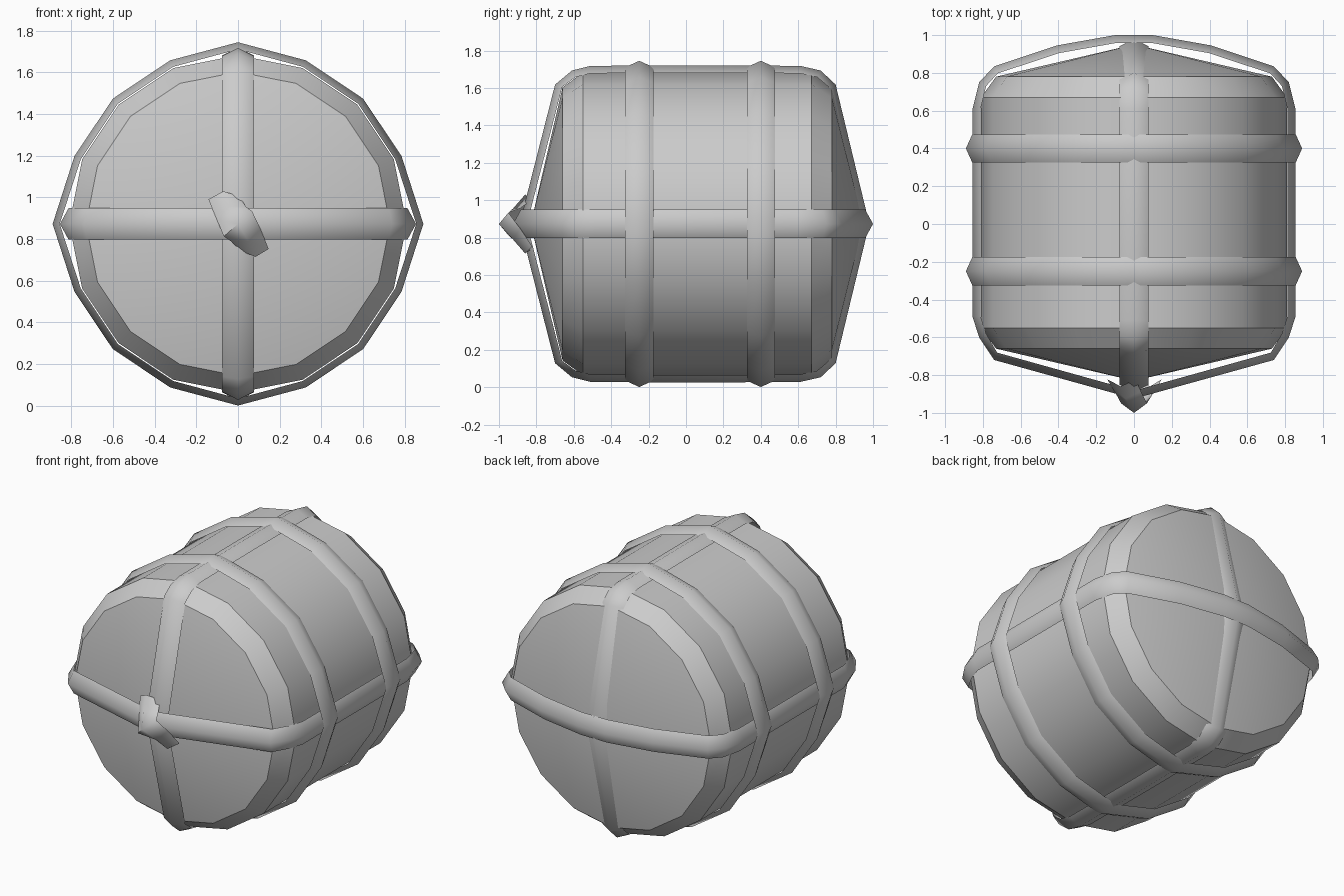
import bpy, math
from math import sin, cos, pi
from mathutils import Vector

if "Cube" in bpy.data.objects:
    bpy.data.objects.remove(bpy.data.objects["Cube"])

CZ = 0.873                      # height of the barrel axis
CENTRE = Vector((0, 0.06, CZ))


def make(name, verts, faces, angle):
    me = bpy.data.meshes.new(name)
    me.from_pydata([tuple(v) for v in verts], [], faces)
    me.update()
    ob = bpy.data.objects.new(name, me)
    bpy.context.collection.objects.link(ob)
    bpy.ops.object.select_all(action='DESELECT')
    ob.select_set(True)
    bpy.context.view_layer.objects.active = ob
    bpy.ops.object.mode_set(mode='EDIT')
    bpy.ops.mesh.select_all(action='SELECT')
    bpy.ops.mesh.normals_make_consistent(inside=False)
    bpy.ops.object.mode_set(mode='OBJECT')
    bpy.ops.object.shade_smooth_by_angle(angle=math.radians(angle))
    return ob


def band(name, ridge, sides, depth, closed=True):
    """Ridged strap: a shallow V section swept along the ridge points."""
    n = len(ridge)
    ridge = [Vector(p) for p in ridge]
    verts, faces = [], []
    for i, p in enumerate(ridge):
        side = Vector(sides[i] if isinstance(sides, list) else sides)
        a = ridge[(i - 1) % n] if closed or i else p
        b = ridge[(i + 1) % n] if closed or i < n - 1 else p
        out = (b - a).cross(side).normalized()
        if out.dot(p - CENTRE) < 0:
            out = -out
        verts += [p - side - out * depth, p, p + side - out * depth]
    for i in range(n if closed else n - 1):
        j = (i + 1) % n
        for k in range(2):
            faces.append((3*i + k, 3*i + k + 1, 3*j + k + 1, 3*j + k))
    return make(name, verts, faces, 75)


# barrel body: 16 sides with chamfered shoulders and shallow conical ends
N = 16
profile = [(-0.66, 0.73), (-0.55, 0.81), (0.67, 0.81), (0.78, 0.73)]
verts = [(r * cos(2*pi*k/N), y, CZ + r * sin(2*pi*k/N)) for y, r in profile for k in range(N)]
faces = [(i*N + k, i*N + (k+1) % N, (i+1)*N + (k+1) % N, (i+1)*N + k)
         for i in range(3) for k in range(N)]
verts += [(0, -0.83, CZ), (0, 0.95, CZ)]
for k in range(N):
    faces.append((k, (k+1) % N, 4*N))
    faces.append((3*N + (k+1) % N, 3*N + k, 4*N + 1))
make("barrel_body", verts, faces, 35)

# two hoops, raised where they cross the lengthwise straps
for label, y in (("front", -0.25), ("back", 0.40)):
    pts = []
    for k in range(N):
        r = 0.85 if k % 4 else (0.89 if k % 8 == 0 else 0.872)
        pts.append((r * cos(2*pi*k/N), y, CZ + r * sin(2*pi*k/N)))
    band(label + "_hoop", pts, (0, 0.075, 0), 0.034)


def loop(half):
    """Mirror a half outline (u, y) into a closed one."""
    return half + [(-u, y) for u, y in reversed(half) if u > 0.001]


# lengthwise straps
vertical = [(0, -0.89), (0.745, -0.70), (0.82, -0.61), (0.845, -0.51), (0.848, 0.06),
            (0.845, 0.61), (0.82, 0.72), (0.745, 0.80), (0, 0.98)]
horizontal = [(0, -0.925), (0.74, -0.72), (0.82, -0.60), (0.855, -0.49), (0.855, 0.06),
              (0.855, 0.61), (0.82, 0.75), (0.74, 0.835), (0.41, 0.945), (0.1, 1.0)]
band("vertical_strap", [(0, y, CZ + u) for u, y in loop(vertical)], (0.078, 0, 0), 0.04)
band("horizontal_strap", [(u, y, CZ) for u, y in loop(horizontal)], (0, 0, 0.076), 0.042)

# twisted knot at the front crossing
knot = [(-0.07, -0.86, 1.03), (-0.045, -0.925, 0.955), (0, -1.0, 0.873),
        (0.05, -0.925, 0.79), (0.085, -0.86, 0.715)]
sides = [(0.075, 0, 0.007), (0.07, 0, 0.03), (0.068, 0, 0.06), (0.07, 0, 0.03), (0.065, 0, 0.006)]
band("strap_knot", knot, sides, 0.05, closed=False)
